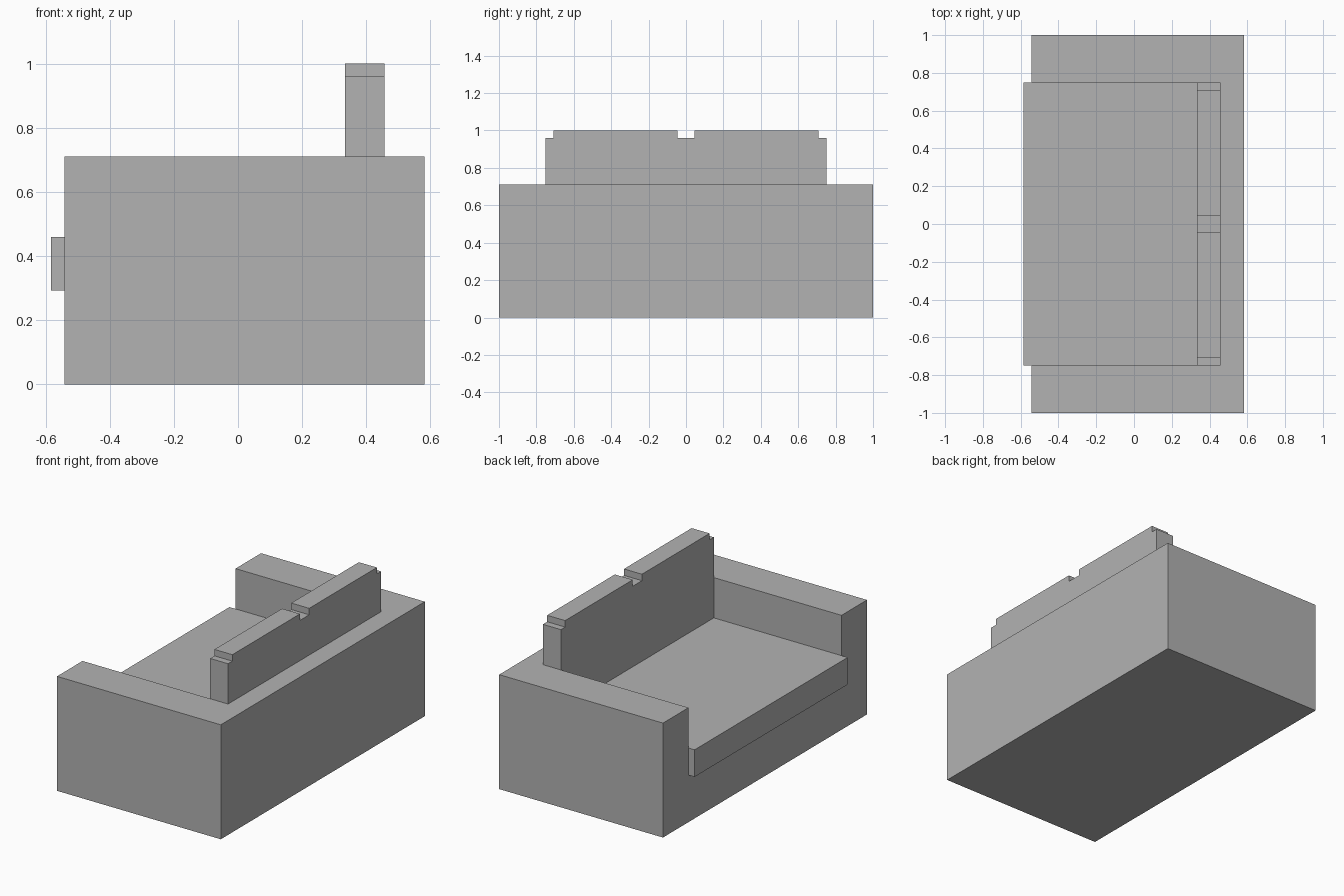
import bpy
import bmesh

cube = bpy.data.objects.get("Cube")
if cube:
    bpy.data.objects.remove(cube, do_unlink=True)

GREY = (0.448, 0.448, 0.448, 1)
mat = bpy.data.materials.new("upholstery_grey")
mat.use_nodes = True
mat.diffuse_color = GREY
mat.node_tree.nodes["Principled BSDF"].inputs["Base Color"].default_value = GREY

# Shared dimensions
FRONT, REAR, HALF = -0.542, 0.582, 1.0
INNER, SEAT_Z, CUSHION_Z, ARM_Z = 0.75, 0.292, 0.46, 0.71
PAD_FRONT, PAD_REAR = 0.334, 0.457


def prism(name, outline, x0, x1):
    """Extrude a (y, z) outline from x0 to x1."""
    bm = bmesh.new()
    face = bm.faces.new([bm.verts.new((x0, y, z)) for y, z in outline])
    ext = bmesh.ops.extrude_face_region(bm, geom=[face])
    verts = [v for v in ext["geom"] if isinstance(v, bmesh.types.BMVert)]
    bmesh.ops.translate(bm, verts=verts, vec=(x1 - x0, 0, 0))
    bmesh.ops.recalc_face_normals(bm, faces=bm.faces)
    mesh = bpy.data.meshes.new(name)
    bm.to_mesh(mesh)
    bm.free()
    mesh.materials.append(mat)
    obj = bpy.data.objects.new(name, mesh)
    bpy.context.collection.objects.link(obj)
    return obj


def block(name, half_y, z0, z1, x0, x1):
    return prism(name, [(-half_y, z0), (half_y, z0), (half_y, z1), (-half_y, z1)], x0, x1)


# Sofa frame: solid block with the seat well cut out between the arms
frame = block("sofa_frame", HALF, 0, ARM_Z, FRONT, REAR)
well = block("seat_well_cutter", INNER, SEAT_Z, 1.2, -0.8, PAD_REAR)
well.hide_render = True
cut = frame.modifiers.new("seat_well", 'BOOLEAN')
cut.operation = 'DIFFERENCE'
cut.solver = 'EXACT'
cut.object = well
bpy.context.view_layer.objects.active = frame
bpy.ops.object.modifier_apply(modifier=cut.name)
bpy.data.objects.remove(well, do_unlink=True)

# Seat cushion, overhanging the front slightly
block("seat_cushion", INNER, SEAT_Z, CUSHION_Z, -0.584, PAD_REAR)

# Back cushion with stepped ends and a notch in the middle
STEP, TOP = 0.96, 1.0
half = [(INNER, CUSHION_Z), (INNER, STEP), (0.708, STEP), (0.708, TOP),
        (0.045, TOP), (0.045, STEP)]
prism("back_cushion", half + [(-y, z) for y, z in reversed(half)], PAD_FRONT, PAD_REAR)
